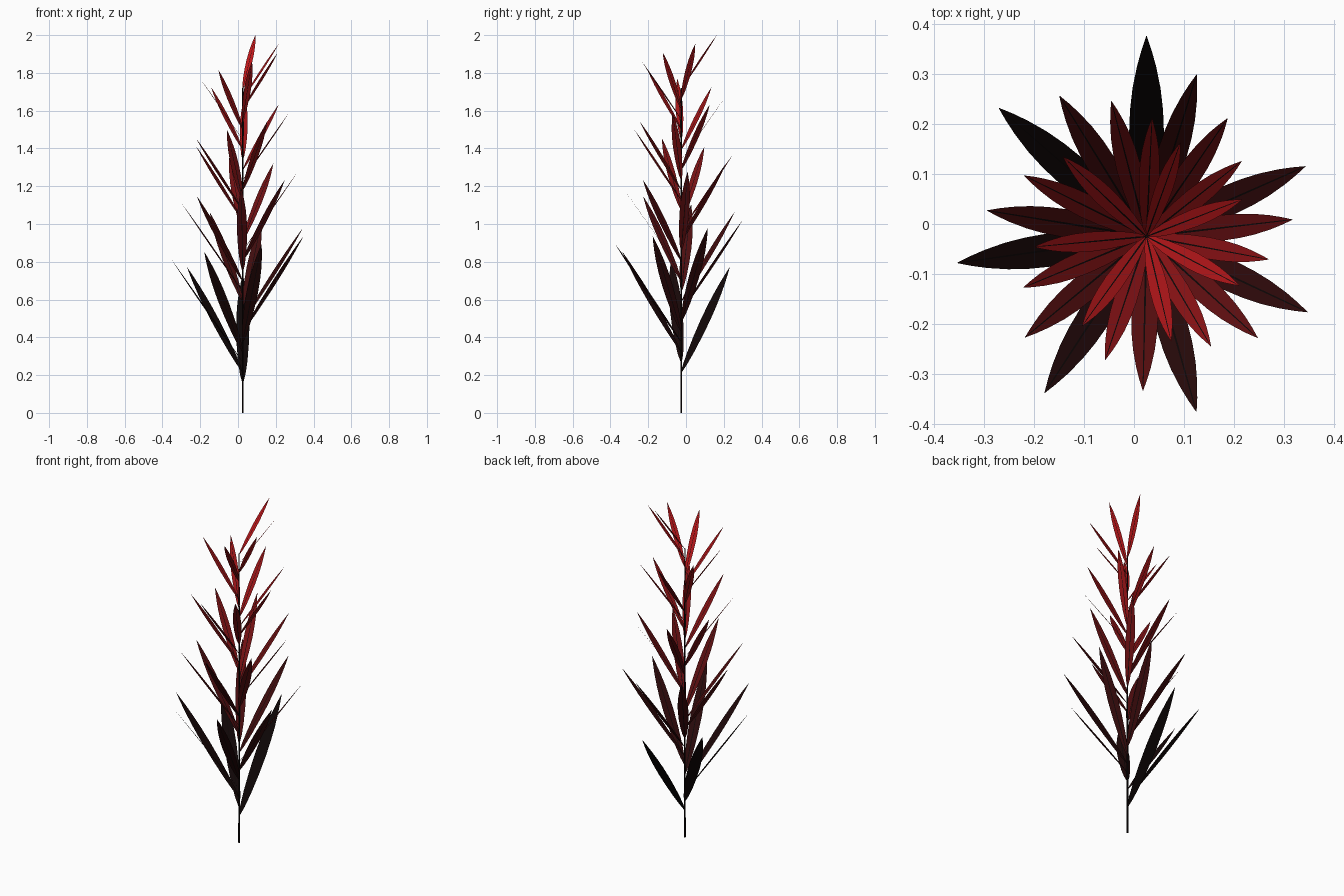
import bpy
from math import sin, cos, tan, radians

if "Cube" in bpy.data.objects:
    bpy.data.objects.remove(bpy.data.objects["Cube"])

CX, CY = 0.025, -0.025      # stem position
COUNT = 30                  # leaves in the spiral
PITCH = tan(radians(55))    # every leaf rises at the same slope
# leaf outline: (distance along leaf, half width) for a leaf of reach 0.4
OUTLINE = [(0, .003), (.08, .015), (.2, .025), (.35, .032), (.5, .035),
           (.63, .033), (.74, .028), (.85, .019), (.93, .010), (1, .0005)]


def material(name, rgb):
    m = bpy.data.materials.new(name)
    m.diffuse_color = (*rgb, 1)
    m.use_nodes = True
    m.node_tree.nodes["Principled BSDF"].inputs["Base Color"].default_value = m.diffuse_color
    return m


def leaf(i, vein):
    t = i / (COUNT - 1)
    reach = 0.4 * 0.5 ** t
    scale = reach / 0.4
    base = 0.16 + 1.555 * t
    a = radians(90 + 48.97 * i)
    verts, faces, mats = [], [], []
    for s, w in OUTLINE:
        w *= scale
        rib = min(0.003 * scale * (1 - 0.6 * s), w * 0.5)
        for off in (-w, -rib, rib, w):
            verts.append((CX + s * reach * cos(a) - off * sin(a),
                          CY + s * reach * sin(a) + off * cos(a),
                          base + s * reach * PITCH))
    # blade halves with a dark midrib strip between them
    for r in range(len(OUTLINE) - 1):
        for c in range(3):
            k = r * 4 + c
            faces.append((k, k + 4, k + 5, k + 1))
            mats.append(1 if c == 1 else 0)
    me = bpy.data.meshes.new(f"leaf_{i + 1:02d}")
    me.from_pydata(verts, [], faces)
    me.materials.append(material(f"leaf_red_{i + 1:02d}",
                                 (0.004 + 0.5 * t ** 1.7, 0.002 + 0.006 * t, 0.002 + 0.008 * t)))
    me.materials.append(vein)
    for p, m in zip(me.polygons, mats):
        p.material_index = m
    # blade faces look up and inwards
    if me.polygons[0].normal.z < 0:
        me.flip_normals()
    ob = bpy.data.objects.new(me.name, me)
    bpy.context.collection.objects.link(ob)


# stem
dark = material("stem_dark", (0.004, 0.002, 0.002))
bpy.ops.mesh.primitive_cone_add(vertices=8, radius1=0.005, radius2=0.003, depth=1.72,
                                location=(CX, CY, 0.86))
stem = bpy.context.object
stem.name = "stem"
stem.data.materials.append(dark)
bpy.ops.object.shade_smooth_by_angle()

# leaves spiralling up the stem, shrinking and reddening
for i in range(COUNT):
    leaf(i, dark)
